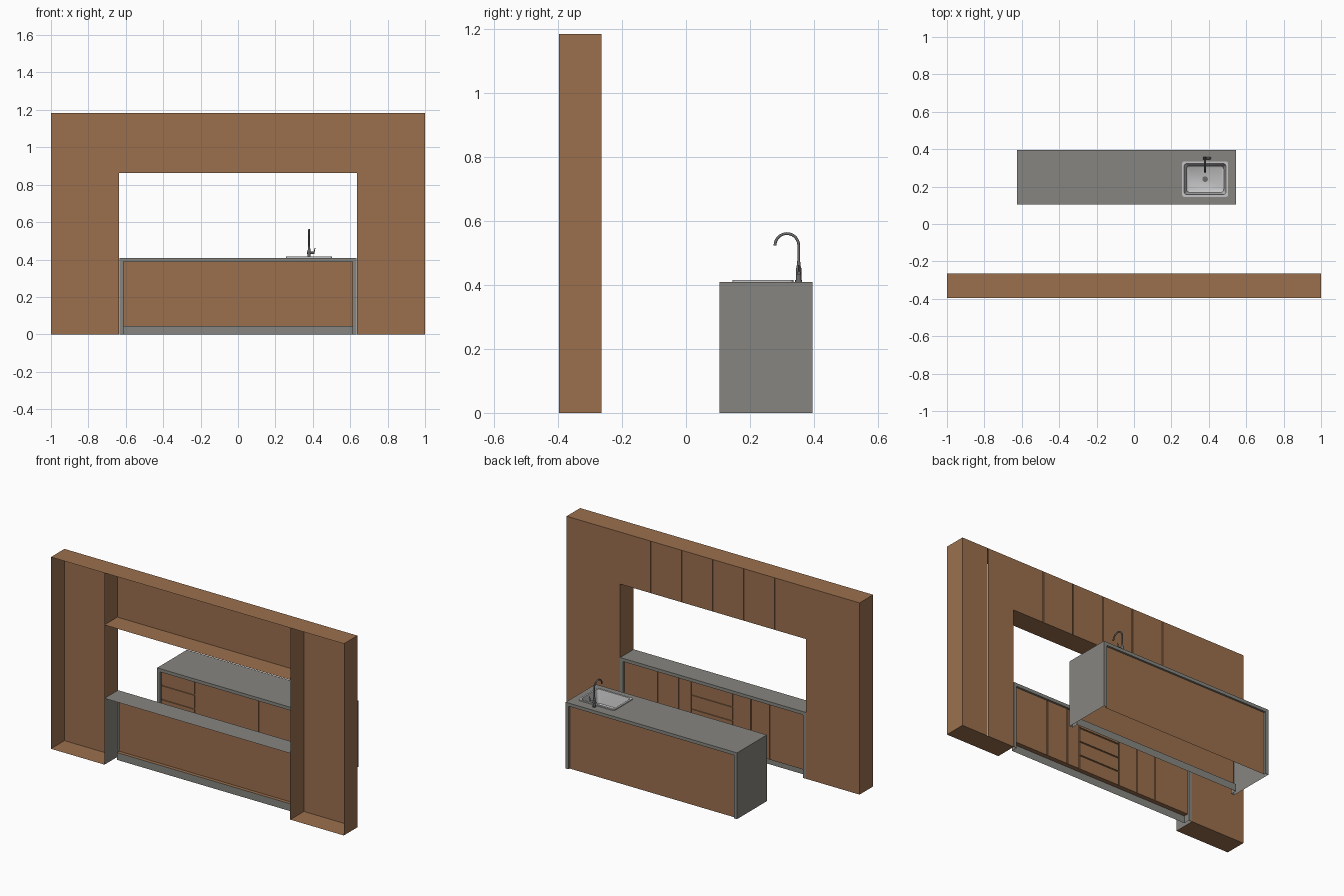
import bpy, bmesh, math
from mathutils import Vector

if "Cube" in bpy.data.objects:
    bpy.data.objects.remove(bpy.data.objects["Cube"])


def material(name, r, g, b):
    m = bpy.data.materials.new(name)
    m.diffuse_color = (r, g, b, 1)
    m.use_nodes = True
    m.node_tree.nodes["Principled BSDF"].inputs["Base Color"].default_value = m.diffuse_color
    return m


WOOD = material("walnut_wood", .33, .163, .076)
STONE = material("grey_stone", .24, .235, .215)
STEEL = material("light_steel", .56, .56, .57)
DARK = material("dark_metal", .15, .15, .15)


def finish(bm, name, mat, smooth=False):
    me = bpy.data.meshes.new(name)
    bm.to_mesh(me)
    bm.free()
    me.materials.append(mat)
    ob = bpy.data.objects.new(name, me)
    bpy.context.collection.objects.link(ob)
    if smooth:
        bpy.context.view_layer.objects.active = ob
        ob.select_set(True)
        bpy.ops.object.shade_smooth_by_angle(angle=math.radians(40))
        ob.select_set(False)
    return ob


def rect(bm, axis, pos, a0, a1, b0, b1, sign=1):
    """Flat sheet perpendicular to an axis; a, b are the other axes in order."""
    pts = []
    for a, b in ((a0, b0), (a1, b0), (a1, b1), (a0, b1)):
        p = [a, b]
        p.insert("xyz".index(axis), pos)
        pts.append(bm.verts.new(p))
    f = bm.faces.new(pts)
    f.normal_update()
    if f.normal["xyz".index(axis)] * sign < 0:
        f.normal_flip()


def door(bm, x0, x1, z0, z1, y, s, t):
    """Raised door front, open at its back; s is the facing along y."""
    rect(bm, "y", y, x0, x1, z0, z1, s)
    ya, yb = sorted((y, y - s * t))
    rect(bm, "x", x0, ya, yb, z0, z1, -1)
    rect(bm, "x", x1, ya, yb, z0, z1, 1)
    rect(bm, "z", z0, x0, x1, ya, yb, -1)
    rect(bm, "z", z1, x0, x1, ya, yb, 1)


def door_row(name, xs, z0, z1, y, s, drawers=None, gap=.007, t=.006):
    """Backing sheet with raised doors; the bay numbered drawers is split in four."""
    bm = bmesh.new()
    rect(bm, "y", y - s * t, xs[0], xs[-1], z0, z1, s)
    for i in range(len(xs) - 1):
        a = xs[i] + (gap / 2 if i else 0)
        b = xs[i + 1] - (gap / 2 if i < len(xs) - 2 else 0)
        n = 4 if i == drawers else 1
        h = (z1 - z0) / n
        for k in range(n):
            door(bm, a, b, z0 + k * h + (gap / 2 if k else 0),
                 z0 + (k + 1) * h - (gap / 2 if k < n - 1 else 0), y, s, t)
    finish(bm, name, WOOD)


Y0, Y1, H = -.396, -.264, 1.183      # tall wall unit
OX, OZ = .635, .862                  # opening
TOP, RIM, KICK = .409, .02, .045     # counters
LIP, TOE = .012, .04

# tall columns, open to the wall side
for name, s in (("left_column", -1), ("right_column", 1)):
    bm = bmesh.new()
    lo, hi = sorted((s * OX, s))
    mid = s * .82
    rect(bm, "x", s, Y0, Y1, 0, H, s)
    rect(bm, "x", s * OX, Y0, Y1, 0, H, -s)
    rect(bm, "z", 0, lo, hi, Y0, Y1, -1)
    rect(bm, "z", H, lo, hi, Y0, Y1, 1)
    a, b = sorted((mid - .001, mid + .001))
    rect(bm, "y", Y1, lo, a, 0, H)
    rect(bm, "y", Y1, b, hi, 0, H)
    rect(bm, "y", Y1 - .002, a, b, 0, H)
    finish(bm, name, WOOD)

# upper cabinets across the opening
bm = bmesh.new()
rect(bm, "z", OZ, -OX, OX, Y0, Y1, -1)
rect(bm, "z", H, -OX, OX, Y0, Y1, 1)
finish(bm, "upper_cabinet_body", WOOD)
door_row("upper_cabinet_doors", [-OX + i * OX / 3 for i in range(7)], OZ, H, Y1, 1)


def counter_rim(bm, x0, x1, y, s, toe):
    """Stone frame edge with a small inward lip around the fronts."""
    a, b, z = x0 + RIM, x1 - RIM, TOP - RIM
    rect(bm, "y", y, x0, a, 0, TOP, s)
    rect(bm, "y", y, b, x1, 0, TOP, s)
    rect(bm, "y", y, a, b, z, TOP, s)
    ya, yb = sorted((y, y - s * LIP))
    rect(bm, "z", z, a, b, ya, yb, -1)
    for x, d in ((a, 1), (b, -1)):
        rect(bm, "x", x, ya, yb, KICK if toe else 0, z, d)
        if toe:
            yc, yd = sorted((y, y - s * TOE))
            rect(bm, "x", x, yc, yd, 0, KICK, d)
    if toe:
        rect(bm, "y", y - s * TOE, a, b, 0, KICK, s)


def cabinet_floor(name, x0, x1, y, s):
    bm = bmesh.new()
    ya, yb = sorted((y - s * LIP, y - s * TOE))
    rect(bm, "z", KICK, x0 + RIM, x1 - RIM, ya, yb, -1)
    finish(bm, name, WOOD)


# wall counter
bm = bmesh.new()
CX = OX - .001
rect(bm, "z", TOP, -CX, CX, Y0, Y1, 1)
rect(bm, "x", -CX, Y0, Y1, 0, TOP, -1)
rect(bm, "x", CX, Y0, Y1, 0, TOP, 1)
counter_rim(bm, -CX, CX, Y1, 1, True)
finish(bm, "wall_counter", STONE)
cabinet_floor("wall_cabinet_floor", -CX, CX, Y1, 1)
door_row("wall_cabinet_doors", [-.614, -.38, -.252, -.126, .157, .242, .384, .614],
         KICK, TOP - RIM, Y1 - LIP, 1, drawers=3)

# island shell with a hole for the sink
IX0, IX1, IY0, IY1 = -.625, .545, .104, .395
SX, SY, SW, SD = .38, .24, .123, .095
hx0, hx1, hy0, hy1 = SX - SW + .008, SX + SW - .008, SY - SD + .008, SY + SD - .008
bm = bmesh.new()
rect(bm, "z", TOP, IX0, hx0, IY0, IY1, 1)
rect(bm, "z", TOP, hx1, IX1, IY0, IY1, 1)
rect(bm, "z", TOP, hx0, hx1, IY0, hy0, 1)
rect(bm, "z", TOP, hx0, hx1, hy1, IY1, 1)
bmesh.ops.remove_doubles(bm, verts=bm.verts, dist=1e-5)
rect(bm, "x", IX0, IY0, IY1, 0, TOP, -1)
rect(bm, "x", IX1, IY0, IY1, 0, TOP, 1)
counter_rim(bm, IX0, IX1, IY0, -1, True)
counter_rim(bm, IX0, IX1, IY1, 1, False)
finish(bm, "island_counter", STONE)
cabinet_floor("island_cabinet_floor", IX0, IX1, IY0, -1)
door_row("island_doors", [IX0 + RIM, -.375, .062, IX1 - RIM],
         KICK, TOP - RIM, IY0 + LIP, -1, drawers=0)
bm = bmesh.new()
rect(bm, "y", IY1 - LIP, IX0 + RIM, IX1 - RIM, 0, TOP - RIM)
finish(bm, "island_back_panel", WOOD)


def rounded_ring(bm, w, d, r, z, n=5):
    vs = []
    for k, (sx, sy) in enumerate(((1, 1), (-1, 1), (-1, -1), (1, -1))):
        for i in range(n + 1):
            a = math.pi / 2 * (k + i / n)
            vs.append(bm.verts.new((SX + sx * (w - r) + r * math.cos(a),
                                    SY + sy * (d - r) + r * math.sin(a), z)))
    return vs


# sink: raised rim and bowl
bm = bmesh.new()
rings = [rounded_ring(bm, *p) for p in (
    (SW, SD, .012, TOP), (SW, SD, .012, .415), (.112, .083, .015, .415),
    (.110, .081, .015, .405), (.100, .071, .018, .335), (.092, .063, .014, .328))]
for p, q in zip(rings, rings[1:]):
    for i in range(len(p)):
        j = (i + 1) % len(p)
        bm.faces.new((p[i], p[j], q[j], q[i]))
bm.faces.new(rings[-1])
finish(bm, "sink", STEEL, True)


def cylinder(name, p, q, r, mat, r2=None, n=20):
    p, q = Vector(p), Vector(q)
    bm = bmesh.new()
    bmesh.ops.create_cone(bm, cap_ends=True, segments=n, radius1=r,
                          radius2=r if r2 is None else r2, depth=(q - p).length)
    ob = finish(bm, name, mat, True)
    ob.rotation_euler = (q - p).to_track_quat("Z", "Y").to_euler()
    ob.location = (p + q) / 2


cylinder("drain", (SX, SY, .328), (SX, SY, .331), .015, DARK)

# faucet: base, body, lever and gooseneck
FX, FY = .38, .352
cylinder("faucet_base", (FX, FY, TOP), (FX, FY, .415), .011, DARK)
cylinder("faucet_body", (FX, FY, .415), (FX, FY, .452), .008, DARK)
cylinder("faucet_collar", (FX, FY, .452), (FX, FY, .475), .007, DARK, .0045)
cylinder("lever_axle", (FX - .01, FY, .436), (FX + .03, FY, .436), .006, DARK)
cylinder("lever_handle", (FX + .026, FY, .436), (FX + .032, FY, .462), .0025, DARK)

cu = bpy.data.curves.new("faucet_spout", "CURVE")
cu.dimensions = "3D"
cu.bevel_depth = .0045
cu.bevel_resolution = 3
cu.use_fill_caps = True
R, CZ = .037, .523
path = [(FX, FY, .47)] + [(FX, FY - R + R * math.cos(a), CZ + R * math.sin(a))
                          for a in (math.pi * i / 18 for i in range(19))]
sp = cu.splines.new("POLY")
sp.points.add(len(path) - 1)
for pt, co in zip(sp.points, path):
    pt.co = (*co, 1)
cu.materials.append(DARK)
bpy.context.collection.objects.link(bpy.data.objects.new("faucet_spout", cu))
